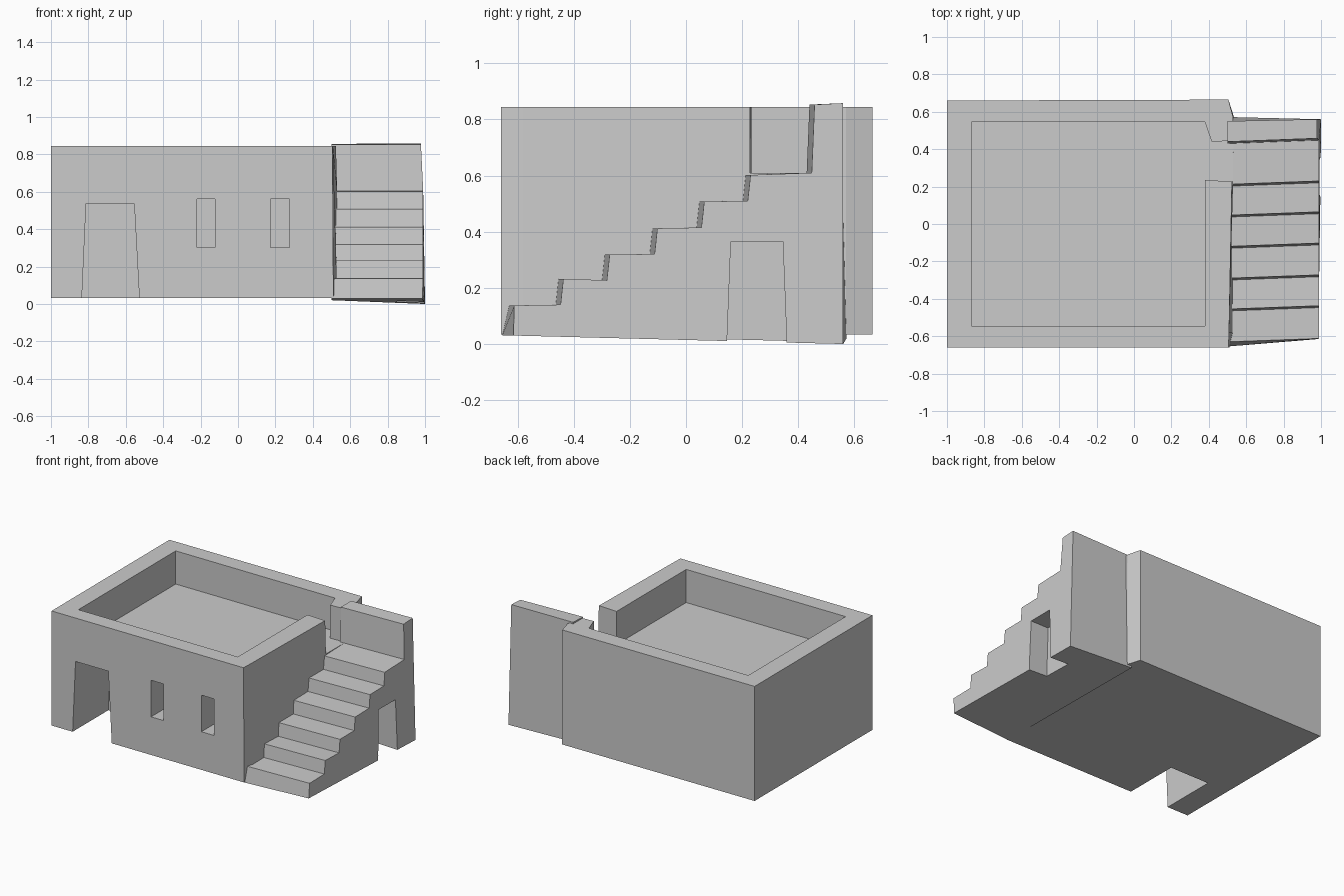
import bpy, bmesh

if "Cube" in bpy.data.objects:
    bpy.data.objects.remove(bpy.data.objects["Cube"])


def loft(name, loop_a, loop_b):
    """Closed solid between two matching outlines."""
    bm = bmesh.new()
    a = [bm.verts.new(p) for p in loop_a]
    b = [bm.verts.new(p) for p in loop_b]
    n = len(a)
    bm.faces.new(a)
    bm.faces.new(b[::-1])
    for i in range(n):
        j = (i + 1) % n
        bm.faces.new((a[i], b[i], b[j], a[j]))
    bmesh.ops.recalc_face_normals(bm, faces=bm.faces)
    mesh = bpy.data.meshes.new(name)
    bm.to_mesh(mesh)
    bm.free()
    ob = bpy.data.objects.new(name, mesh)
    bpy.context.collection.objects.link(ob)
    return ob


def prism(name, bottom, top, z0, z1):
    return loft(name, [(x, y, z0) for x, y in bottom], [(x, y, z1) for x, y in top])


def rect(x0, x1, y0, y1):
    return [(x0, y0), (x1, y0), (x1, y1), (x0, y1)]


def cut(target, cutter):
    cutter.hide_render = True
    mod = target.modifiers.new("cut", 'BOOLEAN')
    mod.operation = 'DIFFERENCE'
    mod.solver = 'EXACT'
    mod.object = cutter
    bpy.context.view_layer.objects.active = target
    bpy.ops.object.modifier_apply(modifier=mod.name)
    bpy.data.objects.remove(cutter)


# House block, right wall leaning slightly
house = prism("house",
              [(-1, -.66), (.51, -.66), (.53, -.58), (.535, .57), (.505, .665), (-1, .66)],
              [(-1, -.66), (.505, -.66), (.508, -.58), (.53, .57), (.505, .665), (-1, .66)],
              .033, .845)

# Sunken roof terrace and the gap leading to the stairs
cut(house, prism("terrace_cutter", rect(-.87, .38, -.545, .545),
                 rect(-.87, .38, -.545, .545), .61, 1))
gap = [(.36, .235), (.6, .225), (.6, .448), (.415, .44), (.38, .543), (.36, .543)]
cut(house, prism("gap_cutter", gap, gap, .61, 1))

# Front doorway and two windows
cut(house, prism("door_cutter", rect(-.837, -.525, -.8, -.26),
                 rect(-.812, -.555, -.8, -.26), -.02, .537))
for x0, x1 in ((-.22, -.122), (.175, .275)):
    cut(house, prism("window_cutter", rect(x0, x1, -.8, -.41),
                     rect(x0, x1, -.8, -.41), .303, .562))

# Stair profile (y, z): six treads, landing and back wall
steps = []
for i, (y, z) in enumerate([(-.45, .14), (-.285, .227), (-.115, .32),
                            (.052, .415), (.217, .51)]):
    steps += [(y - .005, z), (y + .005, z + .092)]
profile = [(-.62, .137)] + steps + [(.44, .61), (.45, .853), (.56, .856)]
left = [(.5, -.655, .03)] + [(.5, y - .01, z) for y, z in profile] + [(.5, .572, .02)]
right = [(.985, -.615, .03)] + [(.99 - .012 * (z > .8), y + .008, z) for y, z in profile]
right += [(1.0, .56, 0)]
right[-2] = (.978, .56, .858)
stairs = loft("outside_stairs", left, right)

# Niche under the landing
cut(stairs, prism("niche_cutter", rect(.85, 1.1, .145, .36),
                  rect(.85, 1.1, .16, .345), -.02, .365))
